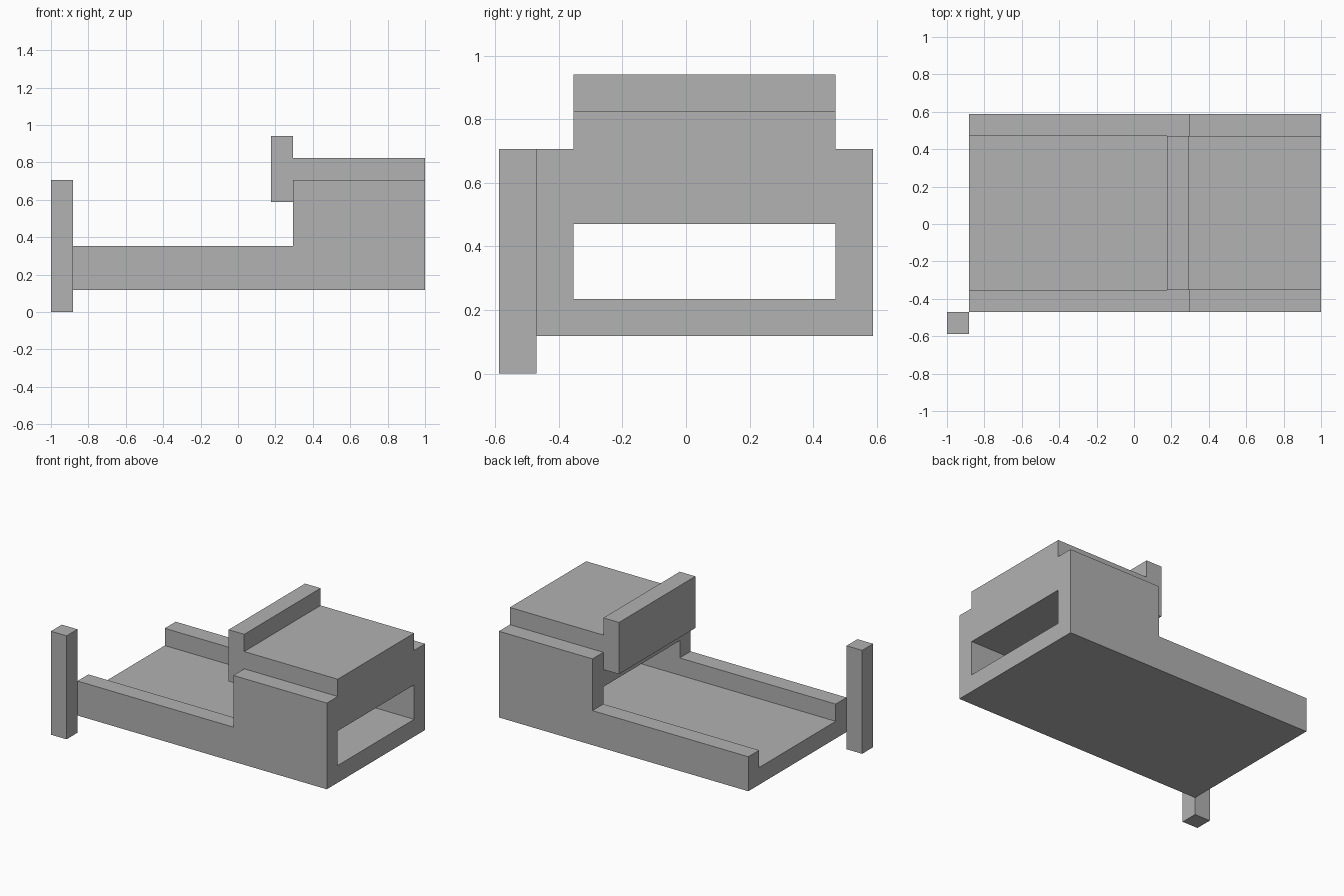
import bpy
import bmesh
import math
from mathutils import Vector

if "Cube" in bpy.data.objects:
    bpy.data.objects.remove(bpy.data.objects["Cube"])

U = 2 / 17                      # one building module
ORIGIN = Vector((8.5, 5, 0))    # module coordinates of the model centre

grey = bpy.data.materials.new("plain grey")
grey.use_nodes = True
colour = (0.445, 0.445, 0.445, 1)
grey.diffuse_color = colour
grey.node_tree.nodes["Principled BSDF"].inputs["Base Color"].default_value = colour


def extrude_profile(name, profile, y0, y1):
    """Extrude an (x, z) outline from y0 to y1, all in modules."""
    bm = bmesh.new()
    verts = [bm.verts.new((Vector((x, y0, z)) - ORIGIN) * U) for x, z in profile]
    face = bm.faces.new(verts)
    solid = bmesh.ops.extrude_face_region(bm, geom=[face])["geom"]
    moved = [v for v in solid if isinstance(v, bmesh.types.BMVert)]
    bmesh.ops.translate(bm, verts=moved, vec=(0, (y1 - y0) * U, 0))
    bmesh.ops.recalc_face_normals(bm, faces=bm.faces)
    mesh = bpy.data.meshes.new(name)
    bm.to_mesh(mesh)
    bm.free()
    mesh.materials.append(grey)
    obj = bpy.data.objects.new(name, mesh)
    bpy.context.collection.objects.link(obj)
    return obj


def rectangle(x0, x1, z0, z1):
    return [(x0, z0), (x1, z0), (x1, z1), (x0, z1)]


def join_solid(target, part):
    """Fuse a touching part into the target and discard the helper."""
    mod = target.modifiers.new("fuse", "BOOLEAN")
    mod.operation = "UNION"
    mod.solver = "EXACT"
    mod.object = part
    bpy.context.view_layer.objects.active = target
    bpy.ops.object.modifier_apply(modifier=mod.name)
    bpy.data.objects.remove(part)


# Floor slab
body = extrude_profile("body", rectangle(1, 17, 1, 2), 1, 10)

# Stepped side walls: low rail, then tall rear section
wall = [(1, 1), (17, 1), (17, 6), (11, 6), (11, 3), (1, 3)]
for name, y in (("right_wall", 1), ("left_wall", 9)):
    join_solid(body, extrude_profile(name, wall, y, y + 1))

# Raised roof with the upright panel on its open edge
roof = [(11, 4), (17, 4), (17, 7), (11, 7), (11, 8), (10, 8), (10, 5), (11, 5)]
join_solid(body, extrude_profile("roof", roof, 2, 9))

# Clear the seams left by the fused parts
bm = bmesh.new()
bm.from_mesh(body.data)
bmesh.ops.remove_doubles(bm, verts=bm.verts, dist=0.0001)
bmesh.ops.dissolve_limit(bm, angle_limit=math.radians(1),
                         verts=bm.verts, edges=bm.edges)
bm.to_mesh(body.data)
bm.free()

# Free-standing corner post
extrude_profile("corner_post", rectangle(0, 1, 0, 6), 0, 1)
